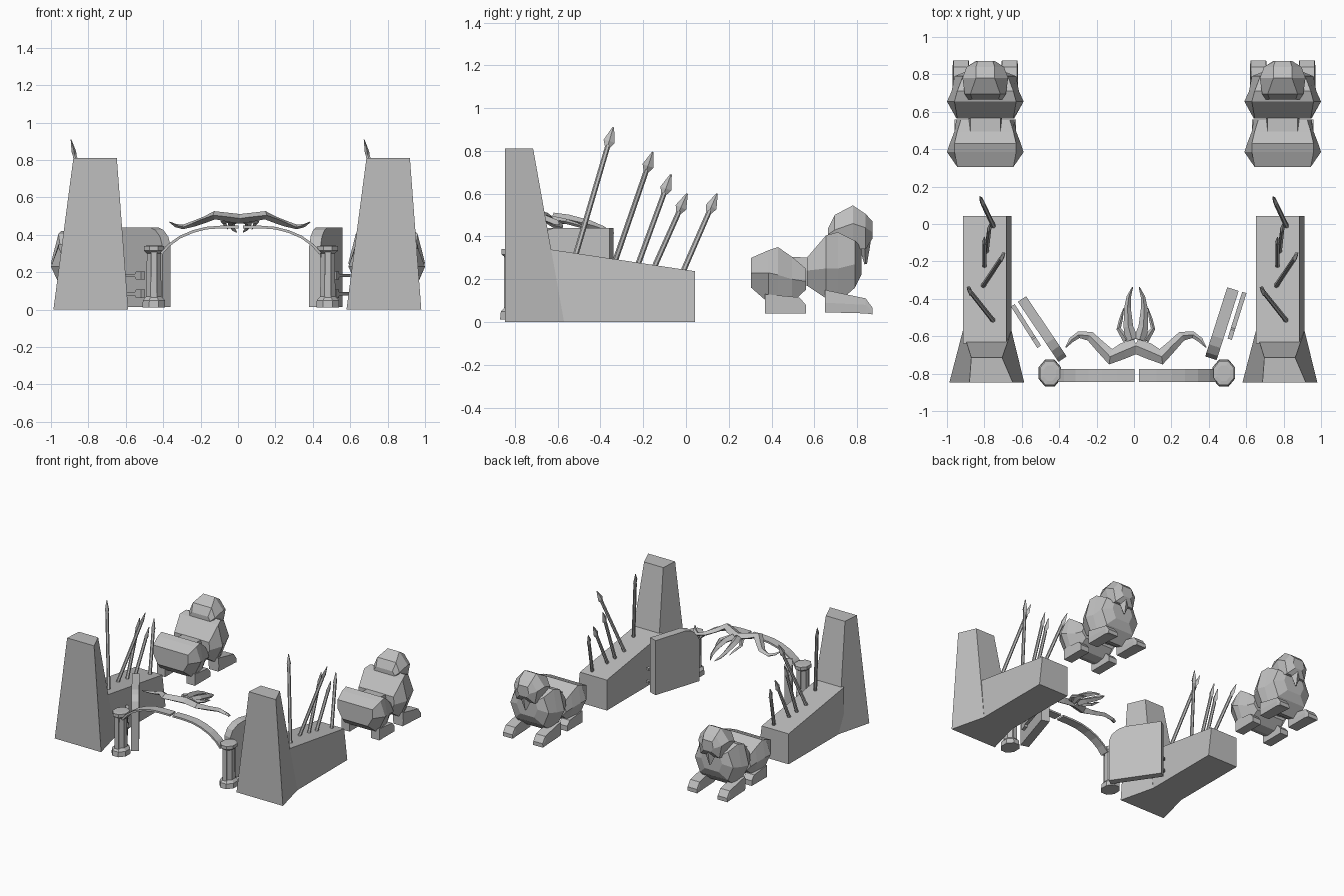
import bpy, bmesh, math
from mathutils import Vector

cube = bpy.data.objects.get("Cube")
if cube:
    bpy.data.objects.remove(cube)

stone = bpy.data.materials.new("grey_stone")
stone.use_nodes = True
GREY = (0.52, 0.52, 0.52, 1)
stone.diffuse_color = GREY
stone.node_tree.nodes["Principled BSDF"].inputs["Base Color"].default_value = GREY


def loft(name, rings, dx=0.0, mirror=None):
    """Skin a list of equal rings, close both ends, then mirror or shift along x."""
    def place(p):
        x = p[0] if mirror is None else 2 * mirror - p[0]
        return (x + dx, p[1], p[2])
    bm = bmesh.new()
    rows = [[bm.verts.new(place(p)) for p in ring] for ring in rings]
    n = len(rows[0])
    for a, b in zip(rows, rows[1:]):
        for i in range(n):
            j = (i + 1) % n
            bm.faces.new((a[i], a[j], b[j], b[i]))
    bm.faces.new(rows[0])
    bm.faces.new(rows[-1])
    bmesh.ops.recalc_face_normals(bm, faces=bm.faces)
    mesh = bpy.data.meshes.new(name)
    bm.to_mesh(mesh)
    bm.free()
    mesh.materials.append(stone)
    obj = bpy.data.objects.new(name, mesh)
    bpy.context.collection.objects.link(obj)
    return obj


def tube(name, path, sides=4, box=False, hint=(0, 0, 1), **kw):
    """Sweep along (position, half width, half height) stations."""
    pts = [Vector(s[0]) for s in path]
    phase, grow = (math.pi / 4, math.sqrt(2)) if box else (0, 1)
    rings = []
    for i, (p, a, b) in enumerate(path):
        t = (pts[min(i + 1, len(pts) - 1)] - pts[max(i - 1, 0)]).normalized()
        u = Vector(hint).cross(t).normalized()
        v = t.cross(u)
        angles = [phase + k * math.tau / sides for k in range(sides)]
        rings.append([Vector(p) + u * a * grow * math.cos(q) + v * b * grow * math.sin(q)
                      for q in angles])
    return loft(name, rings, **kw)


def body(name, stations, cx):
    """Faceted body from six sided sections: y, low/mid/high z, low/mid/high half width."""
    rings = [[(cx - wl, y, lo), (cx - wm, y, mid), (cx - wh, y, hi),
              (cx + wh, y, hi), (cx + wm, y, mid), (cx + wl, y, lo)]
             for y, lo, mid, hi, wl, wm, wh in stations]
    return loft(name, rings)


def slab(name, outline, start, end, thick):
    """Upright panel: outline of (distance, z) from start towards end."""
    a, b = Vector((*start, 0)), Vector((*end, 0))
    d = (b - a).normalized()
    side = Vector((-d.y, d.x, 0)) * thick / 2
    return loft(name, [[a + d * s + Vector((0, 0, z)) + side * k for s, z in outline]
                       for k in (-1, 1)])


# Watch towers with their low walls and spears
SPEARS = [((-.75, -.52, .30), (-.893, -.34, .91)),
          ((-.813, -.34, .26), (-.69, -.155, .795)),
          ((-.80, -.235, .24), (-.80, -.07, .69)),
          ((-.79, -.16, .23), (-.77, .005, .60)),
          ((-.745, -.025, .21), (-.825, .145, .60))]
for label, shift in (("right", 0), ("left", 1.567)):
    loft(label + "_tower",
         [[(-.987, -.847, 0), (-.587, -.847, 0), (-.655, -.57, 0), (-.915, -.57, 0)],
          [(-.88, -.847, .812), (-.648, -.847, .812), (-.705, -.715, .812), (-.87, -.715, .812)]],
         dx=shift)
    loft(label + "_low_wall",
         [[(-.915, y, 0), (-.655, y, 0), (-.682, y, z), (-.915, y, z)]
          for y, z in ((-.64, .34), (.043, .237))], dx=shift)
    for n, (foot, tip) in enumerate(SPEARS, 1):
        foot, tip = Vector(foot), Vector(tip)
        d = (tip - foot).normalized()
        tube(f"{label}_spear_shaft_{n}",
             [(foot, .013, .013), (tip - d * .09, .012, .012)], sides=6, hint=(1, 0, 0), dx=shift)
        tube(f"{label}_spear_head_{n}",
             [(tip - d * .10, .012, .010), (tip - d * .07, .027, .012), (tip, .004, .002)],
             hint=(1, 0, 0), dx=shift)

# Crouching guardian beasts
for label, cx in (("right", -.795), ("left", .795)):
    body(label + "_beast_haunches",
         [(.305, .16, .23, .30, .11, .15, .15), (.385, .09, .23, .335, .14, .205, .165),
          (.43, .08, .22, .35, .14, .19, .165), (.495, .09, .2, .305, .13, .165, .15),
          (.56, .15, .19, .25, .12, .155, .13)], cx)
    body(label + "_beast_waist",
         [(.47, .17, .24, .306, .08, .09, .08), (.62, .17, .24, .298, .08, .09, .08)], cx)
    body(label + "_beast_chest",
         [(.565, .17, .24, .30, .12, .155, .15), (.655, .11, .25, .405, .14, .205, .165),
          (.71, .09, .25, .42, .13, .18, .15), (.79, .16, .27, .38, .12, .165, .12),
          (.82, .22, .29, .35, .06, .09, .07)], cx)
    body(label + "_beast_head",
         [(.665, .36, .41, .44, .07, .09, .07), (.695, .35, .43, .50, .09, .11, .08),
          (.78, .34, .46, .545, .09, .122, .05), (.84, .34, .44, .505, .08, .10, .05),
          (.872, .39, .42, .47, .03, .05, .04)], cx)
    tube(label + "_beast_beard",
         [((cx, .835, .42), .055, .035), ((cx, .835, .35), .045, .025), ((cx, .84, .27), .006, .006)],
         hint=(0, 1, 0))
    for side, s in (("inner", 1), ("outer", -1)):
        fx = cx + s * .128
        body(f"{label}_beast_{side}_hind_foot",
             [(.37, .04, .08, .13, .036, .036, .036), (.53, .04, .08, .115, .036, .036, .036),
              (.56, .04, .06, .08, .036, .036, .036)], fx)
        fx = cx + s * .13
        body(f"{label}_beast_{side}_front_foot",
             [(.65, .045, .09, .15, .04, .045, .04), (.84, .04, .08, .11, .045, .045, .04),
              (.873, .035, .05, .065, .042, .042, .04)], fx)

# Octagonal gate posts and the two half arches
MID = .015
for label, m in (("right", None), ("left", MID)):
    px, py = -.45, -.797
    post = [(.012, .062, .074), (.05, .06, .07), (.07, .042, .05), (.30, .038, .046),
            (.315, .055, .066), (.34, .055, .066), (.343, .035, .042)]
    rings = [[(px + rx * math.cos(math.pi * (k + .5) / 4) * 1.06,
               py + ry * math.sin(math.pi * (k + .5) / 4) * 1.06, z) for k in range(8)]
             for z, rx, ry in post]
    loft(label + "_gate_post", rings, mirror=m)
    for s in (-1, 1):
        tube(f"{label}_post_rib_{'front' if s < 0 else 'back'}",
             [((px, py + s * .045, .06), .016, .01), ((px, py + s * .045, .32), .016, .01)],
             box=True, hint=(0, 1, 0), mirror=m)
    arch = [(-.41, .30), (-.37, .345), (-.31, .388), (-.24, .418), (-.17, .436), (-.09, .442), (.004, .442)]
    tube(label + "_half_arch", [((x, -.81, z), .034, .007) for x, z in arch], box=True, mirror=m)

# Open doors with rounded leading edges, and their hinge bars
DOORS = [("right", (-.599, -.401), (-.383, -.721), .053, (-.648, -.435), (-.508, -.655)),
         ("left", (.529, -.348), (.41, -.722), .064, (.59, -.366), (.508, -.628))]
for label, a, b, thick, c, d in DOORS:
    slab(label + "_door", [(0, .015), (.388, .015), (.388, .34), (.365, .39), (.32, .425),
                           (.27, .44), (0, .44)], a, b, thick)
    for level, z in (("lower", .085), ("upper", .183)):
        slab(f"{label}_{level}_hinge_bar",
             [(0, z - .009), (.2, z - .009), (.21, z - .022), (.262, z - .022),
              (.262, z + .022), (.21, z + .022), (.2, z + .009), (0, z + .009)], c, d, .024)

# Winged crest above the arch
for label, m in (("right", None), ("left", .01)):
    tube(label + "_crest_wing",
         [((.012, -.65, .485), .042, .026), ((-.06, -.68, .495), .042, .024),
          ((-.125, -.71, .505), .042, .022), ((-.18, -.655, .48), .03, .018),
          ((-.235, -.60, .46), .026, .016), ((-.295, -.592, .442), .018, .012),
          ((-.335, -.62, .45), .014, .009), ((-.365, -.66, .468), .003, .003)], mirror=m)
    tube(label + "_crest_horn",
         [((-.01, -.62, .485), .035, .026), ((-.03, -.55, .48), .026, .022),
          ((-.035, -.45, .455), .018, .02), ((-.028, -.39, .435), .012, .014),
          ((-.008, -.338, .415), .003, .003)], mirror=m)
    tube(label + "_crest_spike",
         [((-.04, -.62, .48), .02, .015), ((-.082, -.56, .47), .012, .012),
          ((-.07, -.51, .455), .01, .01), ((-.055, -.45, .43), .002, .002)], mirror=m)
